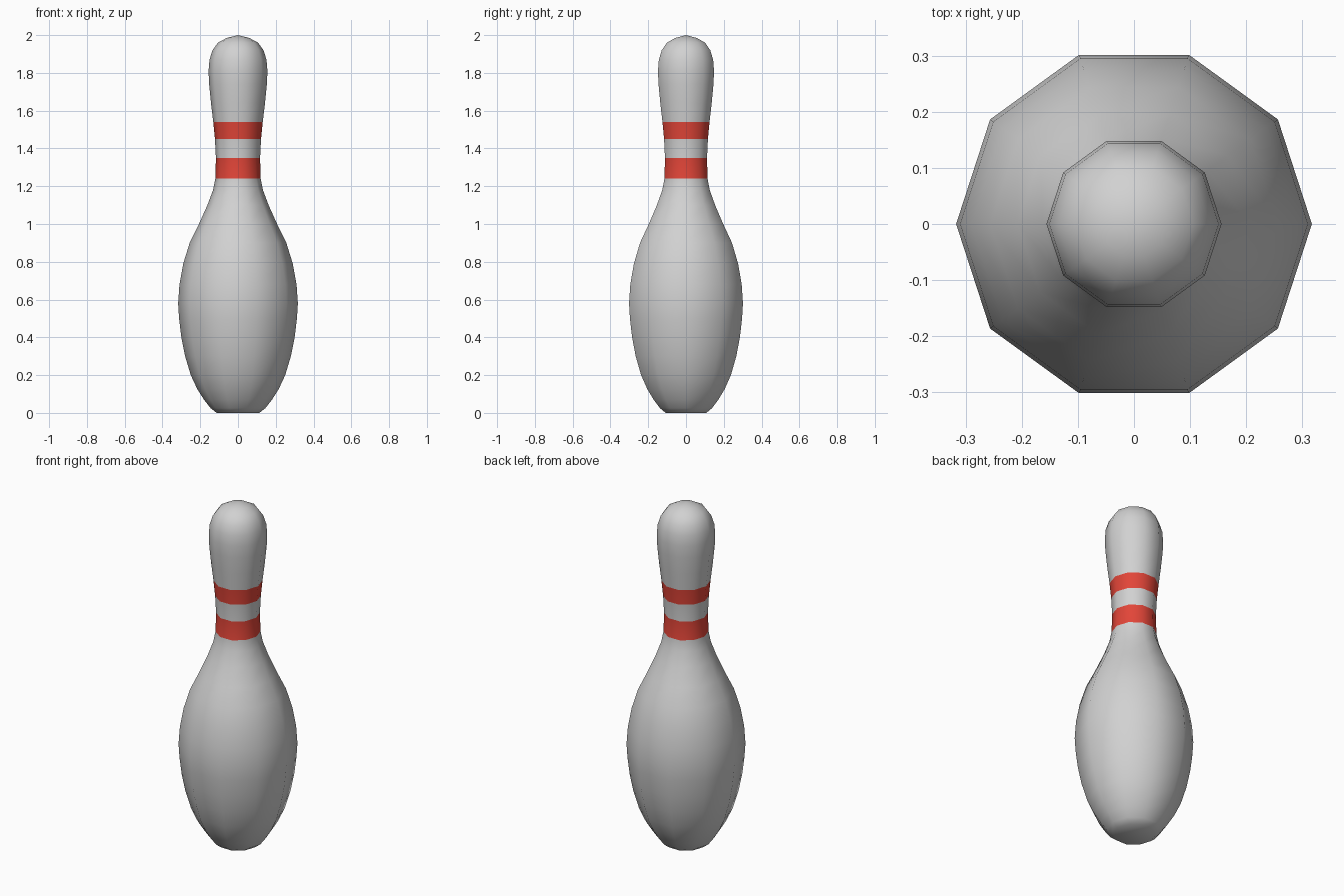
import bpy
import bmesh
from math import cos, sin, tau

cube = bpy.data.objects.get("Cube")
if cube:
    bpy.data.objects.remove(cube, do_unlink=True)

SIDES = 10
# Lathe profile from foot to crown: (radius, height)
PROFILE = [(0.113, 0), (0.145, 0.025), (0.18, 0.07), (0.215, 0.125), (0.25, 0.2),
           (0.28, 0.3), (0.3, 0.4), (0.312, 0.5), (0.317, 0.58), (0.31, 0.68),
           (0.29, 0.79), (0.256, 0.9), (0.207, 1.0), (0.162, 1.1), (0.132, 1.18),
           (0.12, 1.24), (0.117, 1.35), (0.122, 1.45), (0.131, 1.54), (0.143, 1.64),
           (0.153, 1.74), (0.156, 1.81), (0.151, 1.87), (0.135, 1.92),
           (0.106, 1.96), (0.06, 1.985)]
BANDS = [(1.24, 1.35), (1.45, 1.54)]


def make_material(name, rgb):
    mat = bpy.data.materials.new(name)
    mat.use_nodes = True
    colour = (*rgb, 1)
    mat.diffuse_color = colour
    mat.node_tree.nodes["Principled BSDF"].inputs["Base Color"].default_value = colour
    return mat


# Ten-sided turned body with a closed foot and a pointed crown
bm = bmesh.new()
rings = [[bm.verts.new((r * cos(tau * i / SIDES), r * sin(tau * i / SIDES), z))
          for i in range(SIDES)] for r, z in PROFILE]
for low, high in zip(rings, rings[1:]):
    for i in range(SIDES):
        j = (i + 1) % SIDES
        bm.faces.new((low[i], low[j], high[j], high[i]))
bm.faces.new(rings[0][::-1])
crown = bm.verts.new((0, 0, 2))
for i in range(SIDES):
    bm.faces.new((rings[-1][i], rings[-1][(i + 1) % SIDES], crown))

# Red neck bands chosen by height
for face in bm.faces:
    face.smooth = True
    z = face.calc_center_median().z
    face.material_index = int(any(a < z < b for a, b in BANDS))

mesh = bpy.data.meshes.new("pin_body")
bm.to_mesh(mesh)
bm.free()
mesh.materials.append(make_material("off_white", (0.64, 0.64, 0.64)))
mesh.materials.append(make_material("band_red", (0.76, 0.06, 0.04)))
body = bpy.data.objects.new("pin_body", mesh)
bpy.context.collection.objects.link(body)
